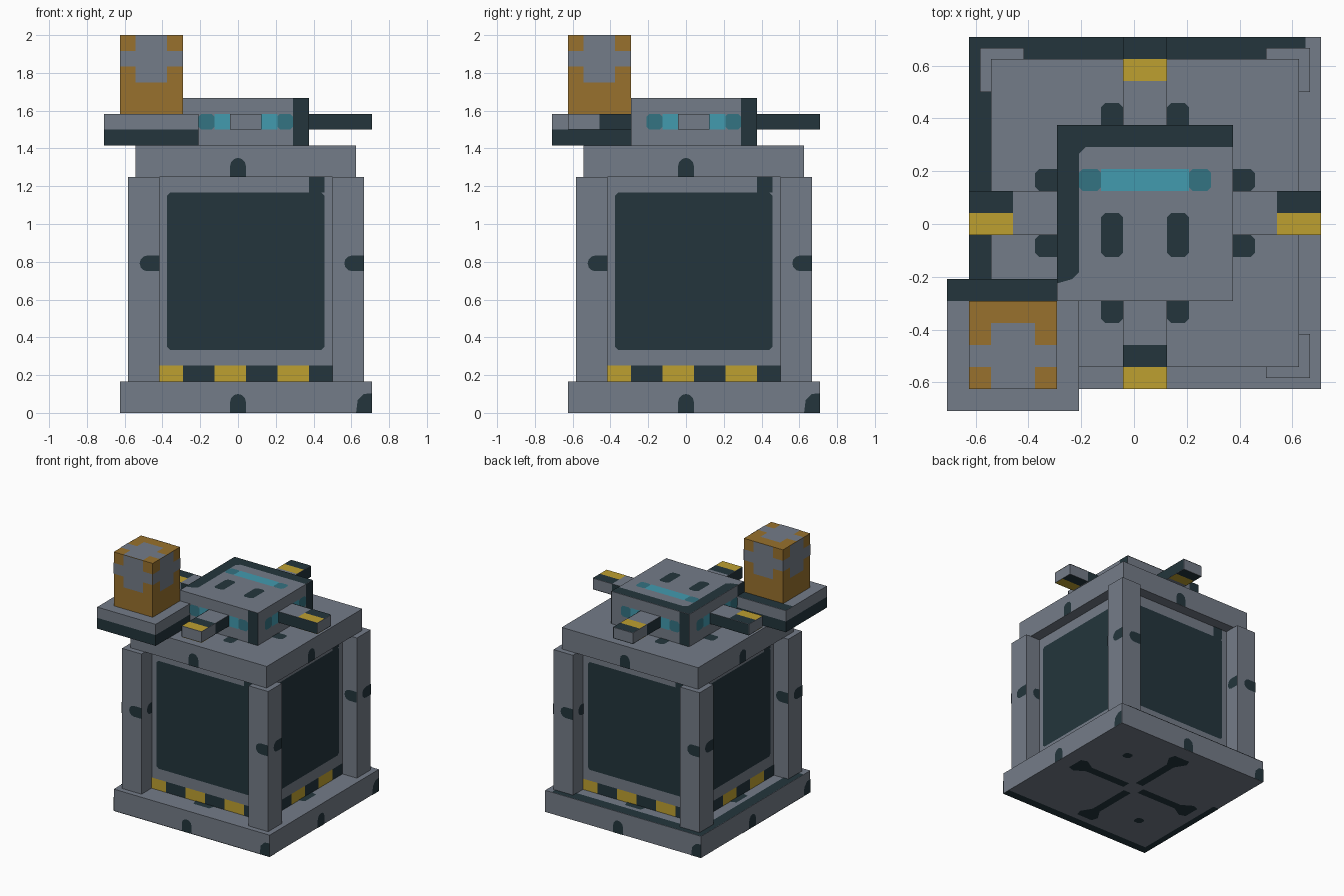
import bpy, bmesh, math
from mathutils import Vector, Matrix

if "Cube" in bpy.data.objects:
    bpy.data.objects.remove(bpy.data.objects["Cube"])

U = 1 / 12                       # modelling grid step
EPS = 0.03                       # paint offset in grid steps


def material(name, rgb):
    m = bpy.data.materials.new(name)
    lin = [((c / 255 + 0.055) / 1.055) ** 2.4 for c in rgb]
    m.diffuse_color = (*lin, 1)
    m.use_nodes = True
    m.node_tree.nodes["Principled BSDF"].inputs["Base Color"].default_value = m.diffuse_color
    return m


GREY = material("steel grey", (116, 124, 136))
DARK = material("dark slate", (35, 53, 60))
YELLOW = material("warning yellow", (190, 160, 48))
ORANGE = material("crate orange", (152, 113, 45))
CYAN = material("glow cyan", (66, 155, 175))
TEAL = material("dim teal", (52, 115, 130))


def world(p):
    return Vector((p[0] * U + U / 2, p[1] * U + U / 2, p[2] * U))


def finish(name, bm, mat):
    me = bpy.data.meshes.new(name)
    bm.to_mesh(me)
    bm.free()
    me.materials.append(mat)
    ob = bpy.data.objects.new(name, me)
    bpy.context.collection.objects.link(ob)
    return ob


def box(name, lo, hi, mat):
    a, b = world(lo), world(hi)
    bm = bmesh.new()
    bmesh.ops.create_cube(bm, size=1, matrix=Matrix.Translation((a + b) / 2)
                          @ Matrix.Diagonal((*(b - a), 1)))
    return finish(name, bm, mat)


def paint(name, mat, polys):
    """Flat plates from outlines given in grid coordinates."""
    bm = bmesh.new()
    for poly in polys:
        bm.faces.new([bm.verts.new(world(p)) for p in poly])
    return finish(name, bm, mat)


def turn(p, k):
    x, y, z = p
    for _ in range(k):
        x, y = -y, x
    return (x, y, z)


def side(pts, d, k=0, ctr=(0, 0)):
    """Outline on an upright face at distance d, after k quarter turns."""
    out = []
    for a, b in pts:
        x, y, z = turn((a, -d - EPS, b), k)
        out.append((x + ctr[0], y + ctr[1], z))
    return out


def sides(shapes, d, ctr=(0, 0)):
    return [side(s, d, k, ctr) for k in range(4) for s in shapes]


def top(pts, z):
    return [(a, b, z + EPS) for a, b in pts]


def under(pts, z):
    return [(a, b, z - EPS) for a, b in reversed(pts)]


def rect(x0, z0, x1, z1, c=0.0):
    """Rectangle with corners cut by c."""
    if not c:
        return [(x0, z0), (x1, z0), (x1, z1), (x0, z1)]
    return [(x0 + c, z0), (x1 - c, z0), (x1, z0 + c), (x1, z1 - c),
            (x1 - c, z1), (x0 + c, z1), (x0, z1 - c), (x0, z0 + c)]


def dome(x0, z0, x1, h):
    """Upright bump standing on a bottom edge."""
    r, m = (x1 - x0) / 2, (x0 + x1) / 2
    arc = [(m + r * math.cos(t * math.pi / 6), z0 + h - r + r * math.sin(t * math.pi / 6))
           for t in range(7)]
    return [(x0, z0), (x1, z0)] + arc


def side_dome(x1, z, w, r):
    """Bump lying against a right-hand edge."""
    arc = [(x1 - w + r - r * math.sin(t * math.pi / 6), z + r * math.cos(t * math.pi / 6))
           for t in range(7)]
    return [(x1, z - r), (x1, z + r)] + arc


def plus(y0):
    """Stubby cross, three cells tall from y0."""
    return [(-1, y0), (1, y0), (1, y0 + 1), (2, y0 + 1), (2, y0 + 2), (1, y0 + 2),
            (1, y0 + 3), (-1, y0 + 3), (-1, y0 + 2), (-2, y0 + 2), (-2, y0 + 1), (-1, y0 + 1)]


# Base
box("base", (-8, -8, 0), (8, 8, 2), GREY)
corner = [(7, 0), (8, 0), (8, 1.25), (7.5, 1.2), (7.1, 0.8)]
paint("base_side_marks", DARK, sides([dome(-1, 0, 0, 1.2), corner], 8))
paint("base_top_border", DARK,
      [top([(-8, -7), (-7, -7), (-7, 7), (7.3, 7), (7.3, 8), (-8, 8)], 2)])
seam = [(-0.4, -0.8), (-0.4, -5), (-1, -6), (-0.8, -6.6), (0.8, -6.6), (1, -6), (0.4, -5), (0.4, -0.8)]
seams = [[turn((a, b, 0), k)[:2] for a, b in seam] for k in range(4)]
paint("base_top_seams", DARK, [top(s[::-1], 2)[::-1][::-1] for s in
                               [list(reversed(q)) for q in seams]])
dots = [rect(4 * s - 0.4, 4 * s - 0.4, 4 * s + 0.4, 4 * s + 0.4, 0.2) for s in (-1, 1)]
edges = [rect(-8, -8, 8, -7.2), rect(-8, -7.2, -7.4, 2)]
paint("base_underside_marks", DARK,
      [under(s, 0) for s in list(seams) + dots + edges])

# Body with four window panels and a warning band
box("body", (-6, -6, 2), (6, 6, 15), GREY)
paint("window_panels", DARK,
      sides([rect(-5, 4, 5, 14, 0.2), rect(4, 14, 5, 15)], 6))
paint("warning_yellow", YELLOW, sides([rect(a, 2, a + 2, 3) for a in (-6, -2, 2)], 6))
paint("warning_dark", DARK, sides([rect(a, 2, a + 2, 3) for a in (-4, 0, 4)], 6))

# Corner pillars
for i, (sx, sy) in enumerate([(-1, -1), (1, -1), (1, 1), (-1, 1)]):
    cx, cy = 6.5 * sx, 6.5 * sy
    box(f"pillar_{i + 1}", (cx - 1, cy - 1, 2), (cx + 1, cy + 1, 15), GREY)
marks = [side_dome(-5.5, 9.5, 1.25, 0.5), side_dome(7.5, 9.5, 1.25, 0.5)]
paint("pillar_marks", DARK, sides(marks, 7.5) + sides(marks, -5.5))

# Roof slab
box("roof_slab", (-7, -7, 15), (7, 7, 17), GREY)
paint("roof_side_marks", DARK, sides([dome(-1, 15, 0, 1.2)], 7))
slots = [rect(-2, -5, -1, -3, 0.2), rect(1, -5, 2, -3, 0.2)]
paint("roof_slots", DARK,
      [[turn(p, k) for p in top(s, 17)] for k in range(4) for s in slots])

# Head block
box("head", (-4, -4, 17), (4, 4, 20), GREY)
paint("head_side_stripes", DARK, sides([rect(3, 17, 4, 20)], 4))
paint("head_lights", CYAN, sides([rect(-2, 18, -1, 19), rect(1, 18, 2, 19)], 4)
      + [top(rect(-2, 1, 2, 2), 20)])
paint("head_light_ends", TEAL,
      sides([rect(-3, 18, -2, 19, 0.18), rect(2, 18, 3, 19, 0.18)], 4)
      + [top(rect(-3, 1, -2, 2, 0.18), 20), top(rect(2, 1, 3, 2, 0.18), 20)])
border = [(-4, -3.2), (-3.3, -3), (-3, -2.7), (-3, 2.7), (-2.7, 3), (4, 3), (4, 4), (-4, 4)]
paint("head_top_border", DARK, [top(border, 20)])
paint("head_top_slots", DARK, [top(rect(-2, -2, -1, 0, 0.2), 20),
                               top(rect(1, -2, 2, 0, 0.2), 20)])

# Four arms with striped tips
for k, place in enumerate(("front", "right", "back", "left")):
    a, b = turn((-1, -8, 18), k), turn((1, -4, 19), k)
    lo = [min(p) for p in zip(a, b)]
    hi = [max(p) for p in zip(a, b)]
    box(f"{place}_arm", lo, hi, GREY)
    tip = turn((0, -7, 0), k)
    y_tip = rect(tip[0] - 1, tip[1] - 1, tip[0] + 1, tip[1])
    d_tip = rect(tip[0] - 1, tip[1], tip[0] + 1, tip[1] + 1)
    paint(f"{place}_arm_yellow", YELLOW, [top(y_tip, 19), under(y_tip, 18)])
    paint(f"{place}_arm_dark", DARK,
          [top(d_tip, 19), under(d_tip, 18),
           side(rect(-6, 18, -4, 19), 1, (k + 1) % 4),
           side(rect(4, 18, 8, 19), 1, (k + 3) % 4)])

# Corner platform
box("platform_lower", (-9, -9, 17), (-3, -3, 18), DARK)
box("platform_upper", (-9, -9, 18), (-3, -3, 19), GREY)
paint("platform_edge", DARK, [top(rect(-9, -4, -4, -3), 19)])

# Crate
box("crate", (-8, -8, 19), (-4, -4, 24), ORANGE)
paint("crate_side_crosses", GREY, sides([plus(21)], 2, (-6, -6)))
paint("crate_top_cross", GREY, [top([(a - 6, b - 6) for a, b in plus(-2)], 24)])
